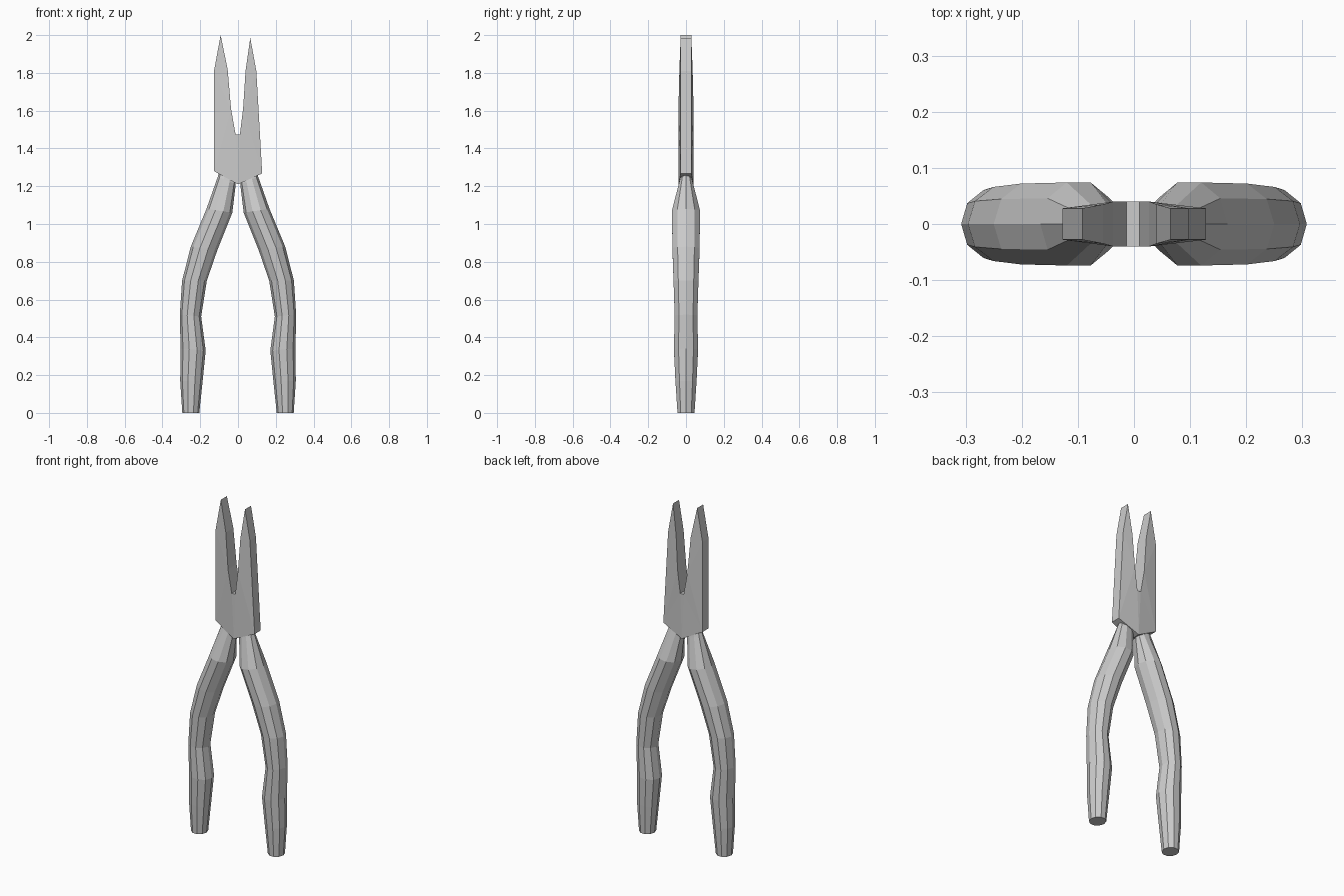
import bpy, bmesh, math

if "Cube" in bpy.data.objects:
    bpy.data.objects.remove(bpy.data.objects["Cube"])


def make_object(name, bm):
    bmesh.ops.recalc_face_normals(bm, faces=bm.faces)
    mesh = bpy.data.meshes.new(name)
    bm.to_mesh(mesh)
    bm.free()
    obj = bpy.data.objects.new(name, mesh)
    bpy.context.collection.objects.link(obj)
    return obj


# Handle rings: inner x, inner z, outer x, outer z, half depth
RINGS = [
    (0.205, 0.00, 0.295, 0.00, 0.045),
    (0.187, 0.17, 0.306, 0.17, 0.056),
    (0.171, 0.33, 0.304, 0.34, 0.064),
    (0.195, 0.51, 0.308, 0.52, 0.060),
    (0.165, 0.70, 0.296, 0.70, 0.066),
    (0.110, 0.86, 0.250, 0.88, 0.072),
    (0.030, 1.06, 0.167, 1.08, 0.074),
    (0.012, 1.21, 0.107, 1.25, 0.032),
    (0.015, 1.27, 0.095, 1.29, 0.020),
]
SIDES = 10


def handle(name, side):
    bm = bmesh.new()
    loops = []
    for xi, zi, xo, zo, hy in RINGS:
        loop = []
        for k in range(SIDES):
            a = 2 * math.pi * k / SIDES
            t = (1 + math.cos(a)) / 2
            loop.append(bm.verts.new((side * (xi + (xo - xi) * t),
                                      hy * math.sin(a) / math.sin(math.radians(72)),
                                      zi + (zo - zi) * t)))
        loops.append(loop)
    for a, b in zip(loops, loops[1:]):
        for k in range(SIDES):
            n = (k + 1) % SIDES
            bm.faces.new((a[k], a[n], b[n], b[k]))
    bm.faces.new(loops[0])
    bm.faces.new(loops[-1])
    return make_object(name, bm)


handle("left_handle", -1)
handle("right_handle", 1)

# Jaw plate outline: x, z, half depth (thin outer edges, thicker middle)
OUTLINE = [
    (-0.092, 2.000, 0.028), (-0.127, 1.810, 0.028), (-0.127, 1.280, 0.028),
    (0.000, 1.210, 0.039), (0.128, 1.268, 0.028), (0.097, 1.810, 0.028),
    (0.065, 1.985, 0.028), (0.040, 1.810, 0.035), (0.027, 1.610, 0.040),
    (0.010, 1.475, 0.040), (-0.013, 1.475, 0.040), (-0.037, 1.610, 0.040),
    (-0.055, 1.820, 0.035),
]
PATCHES = [
    (0, 1, 12), (1, 11, 12), (1, 2, 11), (2, 10, 11), (2, 3, 10),
    (3, 9, 10), (3, 4, 9), (4, 8, 9), (4, 5, 8), (5, 7, 8), (5, 6, 7),
]
bm = bmesh.new()
front = [bm.verts.new((x, -h, z)) for x, z, h in OUTLINE]
back = [bm.verts.new((x, h, z)) for x, z, h in OUTLINE]
for patch in PATCHES:
    bm.faces.new([front[i] for i in patch])
    bm.faces.new([back[i] for i in reversed(patch)])
for i in range(len(OUTLINE)):
    j = (i + 1) % len(OUTLINE)
    bm.faces.new((front[i], front[j], back[j], back[i]))
make_object("jaws", bm)
